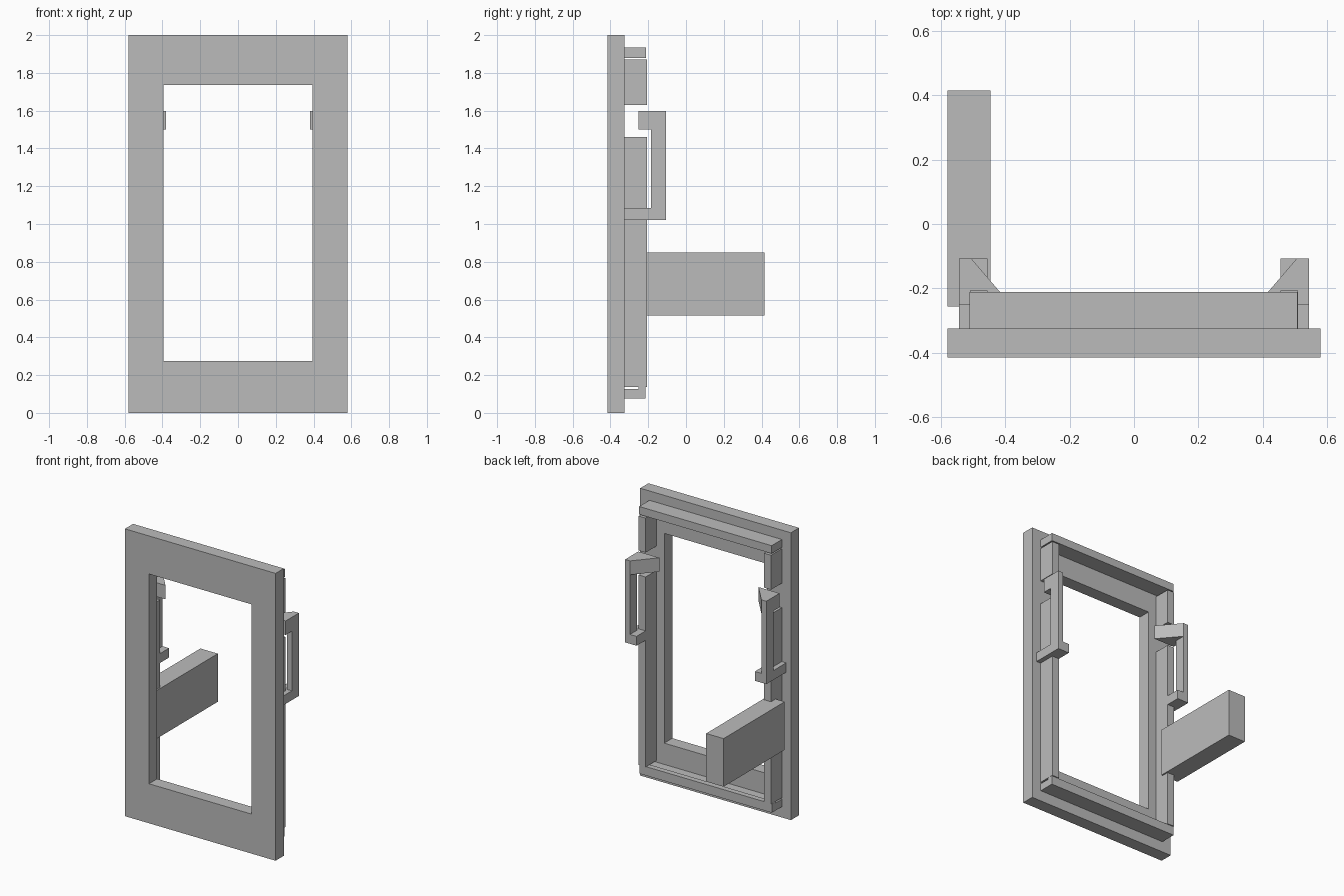
import bpy

cube = bpy.data.objects.get("Cube")
if cube:
    bpy.data.objects.remove(cube, do_unlink=True)

grey = bpy.data.materials.new("plain_grey")
grey.use_nodes = True
colour = (0.5, 0.5, 0.5, 1)
grey.diffuse_color = colour
grey.node_tree.nodes["Principled BSDF"].inputs["Base Color"].default_value = colour


def make(name, verts, faces):
    mesh = bpy.data.meshes.new(name)
    mesh.from_pydata(verts, [], faces)
    mesh.materials.append(grey)
    obj = bpy.data.objects.new(name, mesh)
    bpy.context.collection.objects.link(obj)
    return obj


def prism(name, outline, low, high, axis="z"):
    """Extrude a counter-clockwise outline: (x, y) along z, or (y, z) along x."""
    n = len(outline)
    place = (lambda p, h: (*p, h)) if axis == "z" else (lambda p, h: (h, *p))
    verts = [place(p, h) for h in (low, high) for p in outline]
    faces = [tuple(reversed(range(n))), tuple(range(n, 2 * n))]
    faces += [(i, (i + 1) % n, (i + 1) % n + n, i + n) for i in range(n)]
    return make(name, verts, faces)


def box(name, x, y, z):
    outline = [(x[0], y[0]), (x[1], y[0]), (x[1], y[1]), (x[0], y[1])]
    return prism(name, outline, *z)


# Face plate: a rectangular ring with thickness
def rect(x, z, y):
    return [(x[0], y, z[0]), (x[1], y, z[0]), (x[1], y, z[1]), (x[0], y, z[1])]


FRONT, BACK = -0.415, -0.325
verts = []
for y in (FRONT, BACK):
    verts += rect((-0.58, 0.58), (0, 2), y) + rect((-0.395, 0.395), (0.275, 1.735), y)
faces = []
for i in range(4):
    j = (i + 1) % 4
    faces += [(i, j, j + 4, i + 4), (i + 8, i + 12, j + 12, j + 8),
              (i, i + 8, j + 8, j), (i + 4, j + 4, j + 12, i + 12)]
make("face_plate", verts, faces)

# Rails along the back of the plate
box("top_rail", (-0.511, 0.509), (BACK, -0.212), (1.88, 1.935))
prism("bottom_rail", [(BACK, 0.075), (-0.214, 0.075), (-0.214, 0.137),
                      (-0.252, 0.137), (-0.252, 0.127), (BACK, 0.127)],
      -0.511, 0.509, axis="x")

# Side walls and snap clips, one set per side
for side, s in (("left", 1), ("right", -1)):
    def span(a, b):
        return tuple(sorted((s * a, s * b)))

    box(side + "_lower_wall", span(0.456, 0.51), (BACK, -0.207), (0.137, 1.46))
    box(side + "_upper_wall", span(0.456, 0.51), (BACK, -0.207), (1.63, 1.87))
    box(side + "_clip_foot", span(0.456, 0.544), (BACK, -0.107), (1.02, 1.085))
    box(side + "_clip_arm", span(0.506, 0.544), (-0.185, -0.107), (1.085, 1.5))
    hook = [(0.544, -0.252), (0.544, -0.107), (0.506, -0.107), (0.382, -0.252)]
    if s < 0:
        hook = [(-x, y) for x, y in reversed(hook)]
    prism(side + "_clip_hook", hook, 1.5, 1.597)

# Block reaching backwards on the right side
box("rear_block", (-0.58, -0.446), (-0.257, 0.415), (0.515, 0.85))
